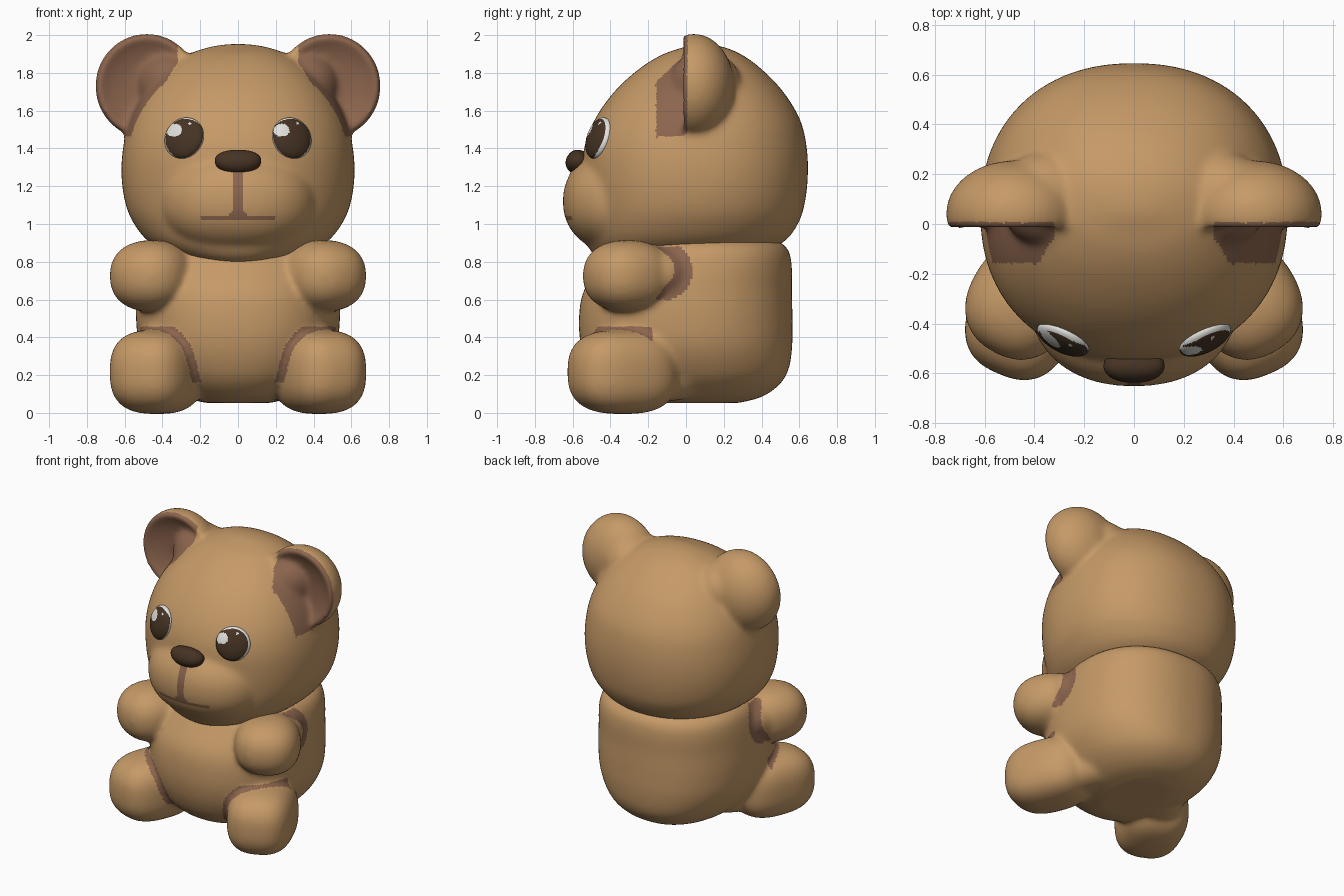
import bpy, bmesh, math
from mathutils import Vector, Matrix
from mathutils.bvhtree import BVHTree

if "Cube" in bpy.data.objects:
    bpy.data.objects.remove(bpy.data.objects["Cube"])


def material(name, rgb):
    m = bpy.data.materials.new(name)
    m.diffuse_color = (*rgb, 1)
    m.use_nodes = True
    m.node_tree.nodes["Principled BSDF"].inputs["Base Color"].default_value = m.diffuse_color
    return m


TAN = material("tan fur", (0.56, 0.32, 0.135))
BROWN = material("brown lining", (0.26, 0.13, 0.075))
DARK = material("dark brown", (0.06, 0.033, 0.017))
WHITE = material("eye white", (0.75, 0.75, 0.72))


def blob(bm, centre, radii, n=2.0, rot=None):
    """Superellipsoid added to bm."""
    vs = bmesh.ops.create_uvsphere(bm, u_segments=64, v_segments=40, radius=1)["verts"]
    rot = rot or Matrix()
    for v in vs:
        v.co *= sum(abs(c) ** n for c in v.co) ** (-1 / n)
        v.co = rot @ Vector([c * r for c, r in zip(v.co, radii)]) + Vector(centre)
    return vs


def smooth_sections(keys, steps=5):
    """Catmull-Rom interpolation between the key sections."""
    k = [Vector(s) for s in keys]
    out = []
    for i in range(len(k) - 1):
        a, b, c, d = k[max(i - 1, 0)], k[i], k[i + 1], k[min(i + 2, len(k) - 1)]
        m0 = (c - a) * ((c[0] - b[0]) / (c[0] - a[0]))
        m1 = (d - b) * ((c[0] - b[0]) / (d[0] - b[0]))
        for j in range(steps):
            t = j / steps
            out.append(b * (2*t**3 - 3*t*t + 1) + m0 * (t**3 - 2*t*t + t)
                       + c * (3*t*t - 2*t**3) + m1 * (t**3 - t*t))
    return out + [k[-1]]


def loft(bm, keys, n, seg=80):
    """Stack of superellipse sections: (z, half width, front y, back y)."""
    rings = []
    for z, w, f, b in smooth_sections(keys):
        ring = []
        for i in range(seg):
            a = 2 * math.pi * i / seg
            c, s = math.cos(a), math.sin(a)
            k = (abs(c) ** n + abs(s) ** n) ** (-1 / n)
            ring.append(bm.verts.new((w * c * k, (f + b) / 2 + (b - f) / 2 * s * k, z)))
        rings.append(ring)
    for lo, hi in zip(rings, rings[1:]):
        for i in range(seg):
            j = (i + 1) % seg
            bm.faces.new((lo[i], lo[j], hi[j], hi[i]))
    bm.faces.new(rings[0][::-1])
    bm.faces.new(rings[-1])


def add_object(name, bm, mats):
    me = bpy.data.meshes.new(name)
    bm.to_mesh(me)
    bm.free()
    ob = bpy.data.objects.new(name, me)
    bpy.context.collection.objects.link(ob)
    for m in mats:
        me.materials.append(m)
    me.polygons.foreach_set("use_smooth", [True] * len(me.polygons))
    return ob


def fuse(name, bm, voxel, smooth):
    """Union the overlapping parts into one soft skin; returns a new bmesh."""
    ob = add_object(name, bm, [])
    r = ob.modifiers.new("fuse", "REMESH")
    r.mode, r.voxel_size = "VOXEL", voxel
    s = ob.modifiers.new("soften", "SMOOTH")
    s.factor, s.iterations = 0.5, smooth
    me = ob.evaluated_get(bpy.context.evaluated_depsgraph_get()).to_mesh()
    out = bmesh.new()
    out.from_mesh(me)
    bpy.data.objects.remove(ob)
    out.normal_update()
    return out


# Body with arms and legs
def torso(bm):
    loft(bm, [(.052, .17, -.25, .28), (.08, .28, -.36, .39), (.14, .38, -.45, .485),
              (.22, .455, -.51, .54), (.35, .52, -.555, .562), (.5, .54, -.567, .564),
              (.65, .535, -.54, .56), (.8, .515, -.44, .558), (.88, .48, -.38, .53),
              (.93, .40, -.34, .45)], 2.25)


def legs(bm):
    for s in (-1, 1):
        turn = Matrix.Rotation(.4 * s, 4, "Z")
        blob(bm, (.43 * s, -.335, .217), (.22, .29, .223), 2.7, turn)
        blob(bm, (.31 * s, -.13, .22), (.16, .26, .16), 2.3, turn)


def arms(bm):
    for s in (-1, 1):
        blob(bm, (.452 * s, -.31, .725), (.215, .233, .19), 2.3, Matrix.Rotation(.5 * s, 4, "Z"))
        blob(bm, (.43 * s, -.15, .735), (.15, .18, .14))


def tree(build):
    bm = bmesh.new()
    build(bm)
    t = BVHTree.FromBMesh(bm)
    bm.free()
    return t


bm = bmesh.new()
for build in (torso, legs, arms):
    build(bm)
bm = fuse("body", bm, 0.014, 22)
near_torso, near_legs, near_arms = tree(torso), tree(legs), tree(arms)
for f in bm.faces:
    p = f.calc_center_median()
    x = abs(p.x)
    # brown seams where limbs meet the torso
    leg_zone = .16 < p.z < .455 and p.y < -.18 and (p.z > .38 or x < .4)
    arm_zone = x > .45 and .6 < p.z < .88 and p.y > -.22
    limb = near_legs if leg_zone else near_arms if arm_zone else None
    reach = .036
    if limb and near_torso.find_nearest(p)[3] < reach and limb.find_nearest(p)[3] < reach:
        f.material_index = 1
add_object("body", bm, [TAN, BROWN])

# Head with muzzle and cupped ears
EAR = Vector((.483, .04, 1.73))
RIM = -.03
bm = bmesh.new()
loft(bm, [(.785, .10, -.38, .0), (.80, .2, -.44, .15), (.83, .33, -.485, .34),
          (.9, .465, -.525, .51), (1, .55, -.54, .592), (1.1, .594, -.545, .627),
          (1.25, .617, -.548, .645), (1.4, .609, -.54, .64), (1.55, .572, -.485, .605),
          (1.7, .49, -.38, .515), (1.82, .38, -.25, .40), (1.9, .26, -.12, .29),
          (1.94, .14, 0, .19), (1.953, .05, .05, .12)], 2.2)
blob(bm, (0, -.3, 1.12), (.42, .352, .285), 2.2)
blob(bm, (0, -.33, 1.26), (.25, .285, .13))             # bridge under the nose
for s in (-1, 1):
    blob(bm, (.36 * s, .10, 1.74), (.18, .19, .18))     # soft ear root
    for v in blob(bm, (EAR.x * s, EAR.y, EAR.z), (.273, .215, .278)):
        if v.co.y < RIM:
            v.co.y = RIM - .5 * (v.co.y - RIM)          # push the front cap in to form the cup
bm = fuse("head", bm, 0.0135, 26)
# cut the outline of the mouth into the muzzle
for co, no in (((.026, 0, 0), (1, 0, 0)), ((-.026, 0, 0), (1, 0, 0)),
               ((0, 0, 1.02), (0, 0, 1)), ((0, 0, 1.043), (0, 0, 1))):
    front = [f for f in bm.faces if f.calc_center_median().y < -.45]
    geom = front + list({e for f in front for e in f.edges}) + list({v for f in front for v in f.verts})
    bmesh.ops.bisect_plane(bm, geom=geom, plane_co=co, plane_no=no)
bm.normal_update()
for f in bm.faces:
    p = f.calc_center_median()
    x = abs(p.x)
    in_ear = (math.hypot(x - EAR.x, p.z - EAR.z) < .285 and -.16 < p.y < .12 and x > .32
              and (f.normal.y < -.3 or p.y < 0) and x + .6 * (p.z - 1.84) > .33)
    line = x < .026 and 1.02 < p.z < 1.28
    lip = 1.02 < p.z < 1.043 and x < .2
    flare = 1.04 < p.z < 1.1 and x + (p.z - 1.04) < .055
    if in_ear or (p.y < -.45 and (line or lip or flare)):
        f.material_index = 1
add_object("head", bm, [TAN, BROWN])

# Nose, wider at the top
bm = bmesh.new()
for v in blob(bm, (0, -.57, 1.326), (.122, .066, .065), 2.2, Matrix.Rotation(-.5, 4, "X")):
    v.co.x *= 1 + 1.8 * (v.co.z - 1.33)
add_object("nose", bm, [DARK])

# Eyes: dark iris on white, with highlights on the same side of each
for s, side in ((-1, "left"), (1, "right")):
    bm = bmesh.new()
    n = Vector((.43 * s, -.85, .30)).normalized()
    c = Vector((.285 * s, -.462, 1.455))
    blob(bm, c, (.113, .113, .045), 2, n.to_track_quat("Z", "Y").to_matrix().to_4x4())
    for f in bm.faces:
        d = f.calc_center_median() - c
        iris = d.dot(n) > .004 and math.hypot(d.x * s + .008, d.z + .006) < .107
        shine = math.hypot((d.x + .054) / .042, (d.z - .042) / .034) < 1
        glint = math.hypot(d.x - .03, d.z - .078) < .007
        f.material_index = 1 if iris and not (shine or glint) else 0
    add_object(side + "_eye", bm, [WHITE, DARK])
